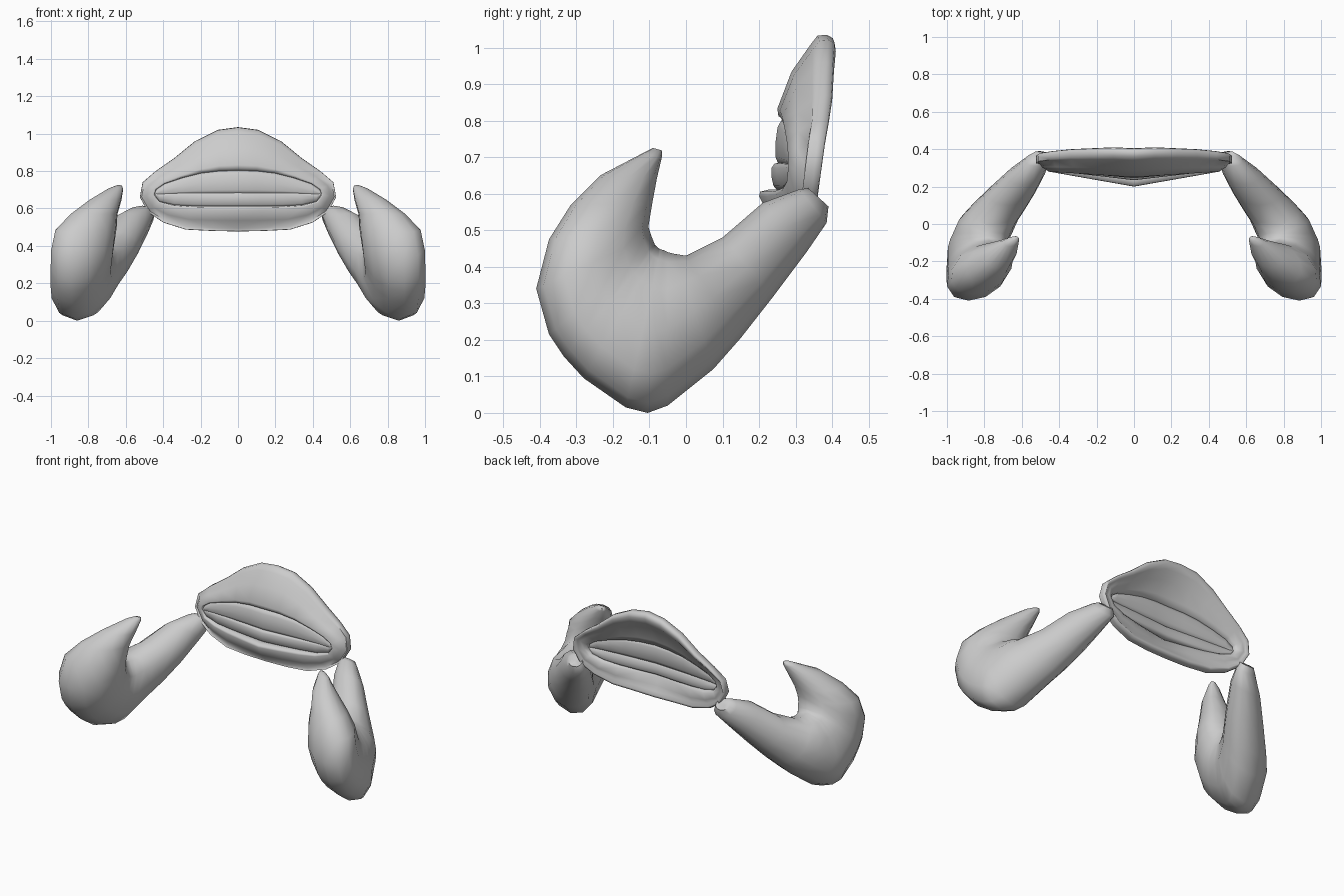
import bpy, bmesh, math
from mathutils import Vector as V


def loft(name, rings, caps=True):
    """Skin closed rings of equal length, mirrored across x = 0."""
    bm = bmesh.new()
    rows = [[bm.verts.new(p) for p in r] for r in rings]
    n = len(rows[0])
    for a, b in zip(rows, rows[1:]):
        for i in range(n):
            j = (i + 1) % n
            bm.faces.new((a[i], a[j], b[j], b[i]))
    if caps:
        for r in (rows[0], rows[-1]):
            bm.faces.new(r)
    bmesh.ops.recalc_face_normals(bm, faces=bm.faces)
    me = bpy.data.meshes.new(name)
    bm.to_mesh(me)
    bm.free()
    ob = bpy.data.objects.new(name, me)
    bpy.context.collection.objects.link(ob)
    m = ob.modifiers.new("mirror", 'MIRROR')
    m.use_clip = True
    bpy.context.view_layer.objects.active = ob
    ob.select_set(True)
    bpy.ops.object.shade_smooth_by_angle(angle=math.radians(75))
    ob.select_set(False)
    return ob


def oval(c, a, b, n=12, power=1.0):
    """Closed ring spanned by a and b; power below 1 makes it boxier."""
    pts = []
    for i in range(n):
        u, v = math.cos(2 * math.pi * i / n), math.sin(2 * math.pi * i / n)
        pts.append(c + a * math.copysign(abs(u) ** power, u)
                   + b * math.copysign(abs(v) ** power, v))
    return pts


# Hollow mask around the mouth: outer rim and mouth edge (x, z), half outline
rim = [(0, 1.035), (.11, 1.02), (.23, .96), (.34, .87), (.44, .80), (.51, .74),
       (.525, .66), (.48, .58), (.40, .525), (.28, .487), (.14, .48), (0, .477)]
mouth = [(0, .80), (.10, .797), (.2, .785), (.3, .76), (.39, .73), (.435, .70),
         (.445, .675), (.42, .64), (.34, .62), (.24, .614), (.12, .612), (0, .612)]
rim_y = [.405, .41, .405, .40, .39, .38, .37, .36, .345, .33, .32, .32]
rings = []
for k, (o, m, yb) in enumerate(zip(rim, mouth, rim_y)):
    y0 = .25 if k < 6 else .20
    yf = y0 + (.28 - y0) * m[0] / .445
    d = yb - yf
    prof = [(0, yf + .03), (.05, yf + .003), (.14, yf), (.57, yf + .25 * d),
            (.88, yf + .58 * d), (.99, yb - .045), (1, yb - .02), (.96, yb - .003),
            (.86, yb), (.72, yb - .012), (.5, yf + .25 * d + .06),
            (.15, yf + .07), (0, yf + .055)]
    rings.append([(m[0] + (o[0] - m[0]) * t, y, m[1] + (o[1] - m[1]) * t) for t, y in prof])
loft("mouth_mask", rings, caps=False)


# Padded lips filling the mouth, bent back towards the corners
def lip(name, edge, seam, y):
    secs = []
    for x, z in edge:
        s = seam + (.675 - seam) * (x / .445) ** 4
        yc = y + (.305 - y) * x / .445
        half = V((0, .004 * (1 if z > s else -1), abs(z - s) / 2 + .006))
        secs.append(oval(V((x, yc, (z + s) / 2)), V((0, .03 - .012 * x / .445, 0)),
                         half, power=.7))
    loft(name, secs, caps=False)


lip("upper_lip", mouth[:7], .68, .275)
lip("lower_lip", mouth[:5:-1], .68, .264)

# Claws: each section has inner x,y,z, outer x,y,z and half thickness
claw = [
    (.50, .355, .595, .50, .385, .555, .025),
    (.51, .335, .615, .505, .39, .565, .045),
    (.53, .31, .612, .50, .385, .52, .065),
    (.59, .21, .575, .56, .33, .44, .10),
    (.67, .10, .48, .64, .24, .32, .128),
    (.755, .0, .43, .715, .15, .205, .15),
    (.78, -.03, .435, .775, .075, .12, .158),
    (.79, -.05, .44, .83, -.05, .02, .158),
    (.79, -.06, .445, .86, -.105, .0, .158),
    (.79, -.07, .448, .88, -.165, .015, .158),
    (.785, -.075, .45, .89, -.28, .095, .157),
    (.78, -.08, .455, .89, -.335, .155, .159),
    (.775, -.085, .46, .89, -.375, .215, .16),
    (.77, -.095, .485, .885, -.41, .34, .163),
    (.76, -.103, .51, .865, -.375, .475, .157),
    (.73, -.093, .57, .81, -.315, .57, .12),
    (.68, -.08, .64, .735, -.235, .65, .08),
    (.64, -.066, .70, .665, -.12, .71, .037),
    (.63, -.065, .718, .64, -.09, .725, .015)]
secs = []
for s in claw:
    p, q = V(s[:3]), V(s[3:6])
    secs.append(oval((p + q) / 2, (q - p) / 2, V((s[6], 0, 0)), 12, .95))
loft("claw", secs)
